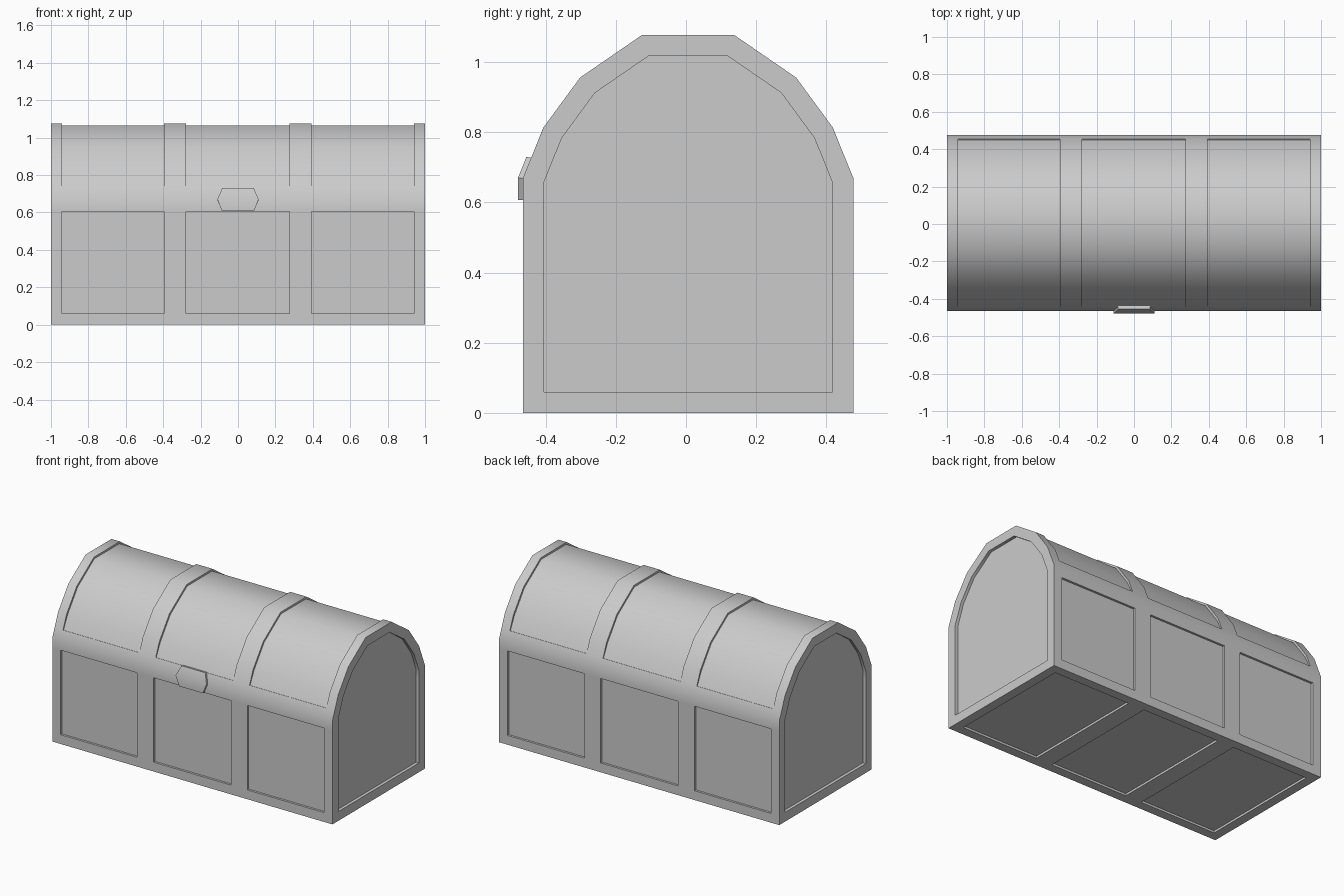
import bpy, bmesh
from mathutils import Vector

if "Cube" in bpy.data.objects:
    bpy.data.objects.remove(bpy.data.objects["Cube"])

CY = 0.006  # body is set back slightly to leave room for the latch

# Half profile from the bottom up: (half depth, height)
half = [(0.411, 0), (0.471, 0), (0.471, 0.06), (0.471, 0.605), (0.471, 0.67),
        (0.448, 0.726), (0.413, 0.813), (0.308, 0.956), (0.132, 1.077)]
ring = [(CY + y, z) for y, z in half] + [(CY - y, z) for y, z in reversed(half)]
stations = [-1, -0.94, -0.395, -0.278, 0.275, 0.392, 0.94, 1]


def add_object(name, bm, angle):
    bmesh.ops.recalc_face_normals(bm, faces=bm.faces[:])
    mesh = bpy.data.meshes.new(name)
    bm.to_mesh(mesh)
    bm.free()
    ob = bpy.data.objects.new(name, mesh)
    bpy.context.collection.objects.link(ob)
    bpy.ops.object.select_all(action='DESELECT')
    ob.select_set(True)
    bpy.context.view_layer.objects.active = ob
    bpy.ops.object.shade_smooth_by_angle(angle=angle)
    return ob


def recess(bm, faces, depth, low_depth=None):
    """Sink a group of faces along their own normals."""
    geom = bmesh.ops.extrude_face_region(bm, geom=faces)["geom"]
    bmesh.ops.delete(bm, geom=[f for f in faces if f.is_valid], context='FACES_ONLY')
    new = [g for g in geom if isinstance(g, bmesh.types.BMFace)]
    shift = {}
    for f in new:
        f.normal_update()
        for v in f.verts:
            shift[v] = shift.get(v, Vector()) + f.normal
    for v, n in shift.items():
        low = low_depth is not None and v.co.z < 0.74
        v.co -= n.normalized() * (low_depth if low else depth)


# Chest body: profile swept through the x stations
bm = bmesh.new()
loops = [[bm.verts.new((x, y, z)) for y, z in ring] for x in stations]
n = len(ring)
strips = []
for a, b in zip(loops, loops[1:]):
    strips.append([bm.faces.new((a[i], a[(i + 1) % n], b[(i + 1) % n], b[i]))
                   for i in range(n)])
ends = [bm.faces.new(loops[0]), bm.faces.new(loops[-1])]
bmesh.ops.recalc_face_normals(bm, faces=bm.faces[:])

# Sunken panels on walls, floor and lid, three of each
for s in (1, 3, 5):
    strip = strips[s]
    for i in (2, n - 4, n - 1):
        recess(bm, [strip[i]], 0.014)
    recess(bm, strip[5:n - 6], 0.013, 0.006)

# Sunken end panels
for f in ends:
    bmesh.ops.inset_region(bm, faces=[f], thickness=0.06, use_even_offset=True)
    recess(bm, [f], 0.02)
add_object("chest_body", bm, 0.7)

# Latch: plate folded over the lid crease
bm = bmesh.new()
rows = [(0.085, -0.479, 0.607), (0.11, -0.479, 0.67), (0.085, -0.455, 0.73)]
front = [[bm.verts.new((s * w, y, z)) for s in (-1, 1)] for w, y, z in rows]
back = [[bm.verts.new((s * w, y + 0.02, z - 0.002 * k)) for s in (-1, 1)]
        for k, (w, y, z) in enumerate(rows)]
for k in (0, 1):
    for r in (front, back):
        bm.faces.new((r[k][0], r[k][1], r[k + 1][1], r[k + 1][0]))
    for s in (0, 1):
        bm.faces.new((front[k][s], front[k + 1][s], back[k + 1][s], back[k][s]))
for k in (0, 2):
    bm.faces.new((front[k][0], front[k][1], back[k][1], back[k][0]))
add_object("latch", bm, 0.5)
